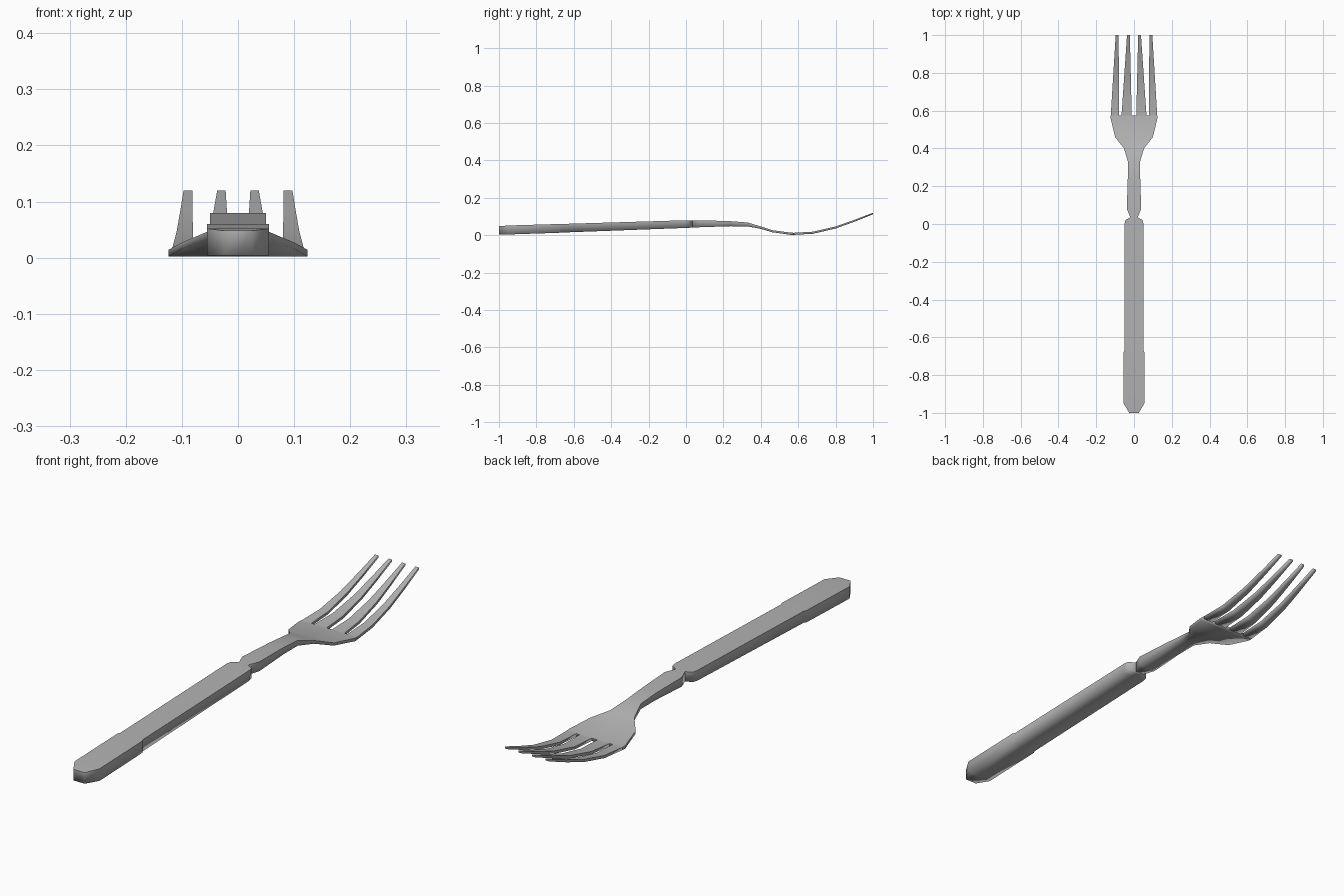
import bpy
import bmesh

cube = bpy.data.objects.get("Cube")
if cube:
    bpy.data.objects.remove(cube, do_unlink=True)

steel = bpy.data.materials.new("brushed steel grey")
steel.use_nodes = True
grey = (0.45, 0.45, 0.45, 1)
steel.diffuse_color = grey
steel.node_tree.nodes["Principled BSDF"].inputs["Base Color"].default_value = grey


def loft(name, stations):
    """Skin stations of (y, x_left, x_right, z_bottom, z_top)."""
    bm = bmesh.new()
    rings = []
    for y, x0, x1, z0, z1 in stations:
        mid = (x0 + x1) / 2
        outline = [(x0, z0), (mid, z0), (x1, z0), (x1, z1), (mid, z1), (x0, z1)]
        rings.append([bm.verts.new((x, y, z)) for x, z in outline])
    n = len(rings[0])
    for a, b in zip(rings, rings[1:]):
        for i in range(n):
            j = (i + 1) % n
            bm.faces.new((a[i], a[j], b[j], b[i]))
    bm.faces.new(rings[0][::-1])
    bm.faces.new(rings[-1])
    bmesh.ops.recalc_face_normals(bm, faces=bm.faces)
    for face in bm.faces:
        face.smooth = True
    # Crisp upper rim, soft lower rim
    for a, b in zip(rings, rings[1:]):
        for i in (3, 5):
            bm.edges.get((a[i], b[i])).smooth = False
    for ring in (rings[0], rings[-1]):
        for i in (3, 4):
            bm.edges.get((ring[i], ring[i + 1])).smooth = False
    mesh = bpy.data.meshes.new(name)
    bm.to_mesh(mesh)
    bm.free()
    mesh.materials.append(steel)
    obj = bpy.data.objects.new(name, mesh)
    bpy.context.collection.objects.link(obj)
    return obj


def symmetric(profile):
    return [(y, -w, w, z0, z1) for y, w, z0, z1 in profile]


# Handle with a bevelled butt and a slightly wider grip end
loft("handle", symmetric([
    (-1.0, 0.025, 0.004, 0.048),
    (-0.95, 0.055, 0.004, 0.052),
    (-0.68, 0.055, 0.013, 0.06),
    (-0.67, 0.05, 0.014, 0.06),
    (0.0, 0.05, 0.039, 0.08),
    (0.02, 0.046, 0.04, 0.08),
    (0.035, 0.02, 0.041, 0.08),
]))

# Neck flaring into the flat head
loft("neck_and_head", symmetric([
    (0.035, 0.02, 0.041, 0.08),
    (0.08, 0.038, 0.043, 0.08),
    (0.24, 0.033, 0.048, 0.075),
    (0.33, 0.032, 0.047, 0.068),
    (0.4, 0.053, 0.034, 0.047),
    (0.46, 0.1, 0.016, 0.027),
    (0.56, 0.124, 0.002, 0.014),
    (0.575, 0.123, 0.002, 0.013),
]))

# Tines: curved up, tapering from root to tip
curve = [(0.575, 0.002, 0.013), (0.68, 0.008, 0.019),
         (0.8, 0.036, 0.047), (0.9, 0.072, 0.082), (1.0, 0.112, 0.12)]
tines = {"inner": ((0.012, 0.066), (0.022, 0.037)),
         "outer": ((0.08, 0.123), (0.081, 0.097))}
for kind, (root, tip) in tines.items():
    for side, sign in (("left", 1), ("right", -1)):
        stations = []
        for y, z0, z1 in curve:
            t = (y - curve[0][0]) / (1 - curve[0][0])
            xs = sorted(sign * (r + (e - r) * t) for r, e in zip(root, tip))
            stations.append((y, *xs, z0, z1))
        loft(f"{kind}_tine_{side}", stations)
